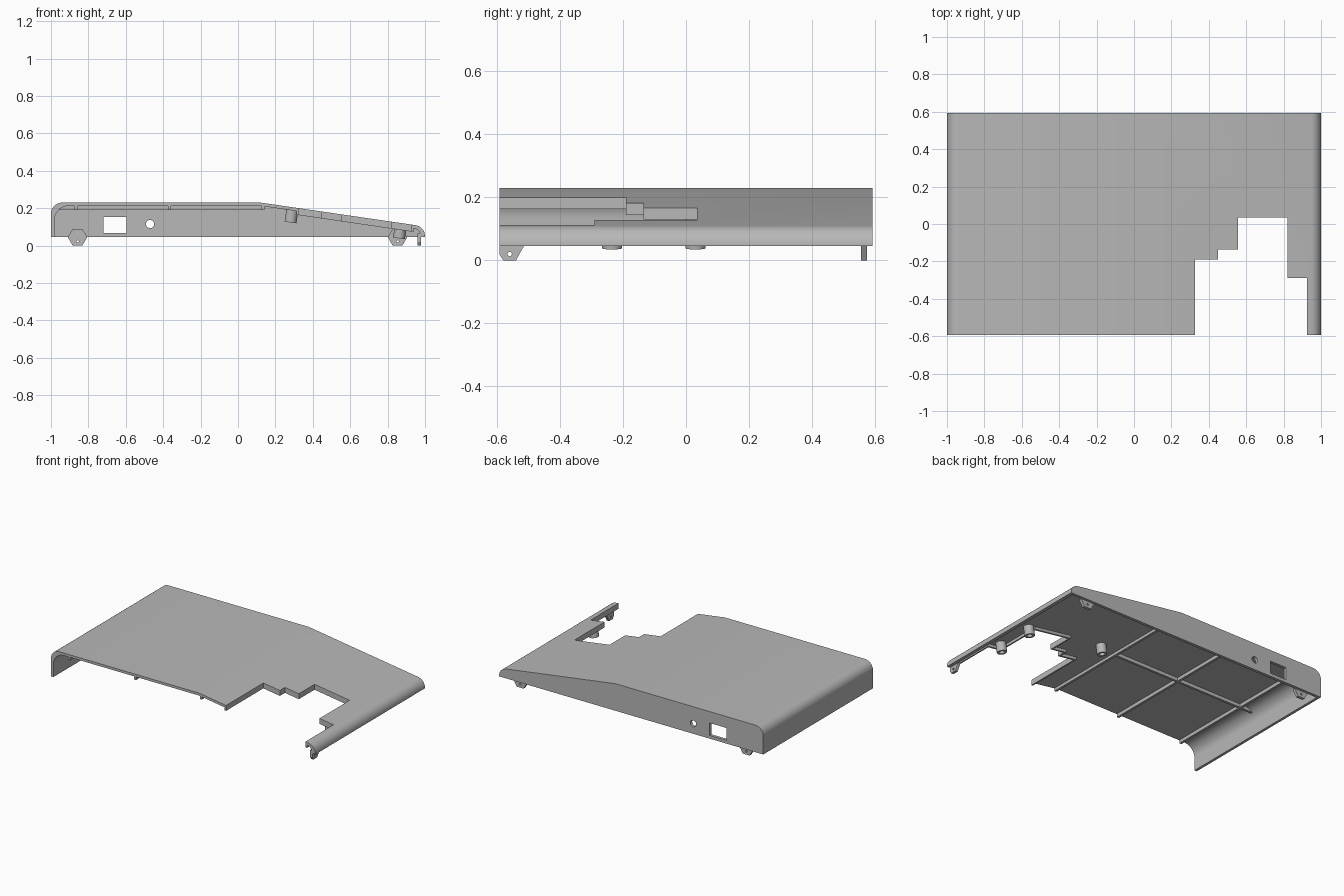
import bpy, bmesh
from math import sin, cos, radians, atan
from mathutils import Matrix, Vector

if "Cube" in bpy.data.objects:
    bpy.data.objects.remove(bpy.data.objects["Cube"])

Y = 0.593          # half depth
WALL = 0.02        # back wall thickness
SKIN = 0.017       # roof thickness
SLOPE = 0.1463     # fall of the sloping roof
BEND = 0.12        # where the roof starts to fall

grey = bpy.data.materials.new("warm grey plastic")
grey.use_nodes = True
grey.diffuse_color = (0.48, 0.48, 0.48, 1)
grey.node_tree.nodes["Principled BSDF"].inputs["Base Color"].default_value = grey.diffuse_color


def roof(x):
    return 0.23 - SLOPE * max(0, x - BEND)


def finish(name, bm):
    bmesh.ops.recalc_face_normals(bm, faces=bm.faces)
    mesh = bpy.data.meshes.new(name)
    bm.to_mesh(mesh)
    bm.free()
    mesh.materials.append(grey)
    ob = bpy.data.objects.new(name, mesh)
    bpy.context.collection.objects.link(ob)
    return ob


def prism(name, points, axis, a, b):
    """Extrude a 2D outline along an axis, from a to b."""
    place = {"x": lambda p, d: (d, p[0], p[1]),
             "y": lambda p, d: (p[0], d, p[1]),
             "z": lambda p, d: (p[0], p[1], d)}[axis]
    bm = bmesh.new()
    face = bm.faces.new([bm.verts.new(place(p, a)) for p in points])
    new = bmesh.ops.extrude_face_region(bm, geom=[face])["geom"]
    shift = Vector(place((0, 0), b - a))
    bmesh.ops.translate(bm, verts=[v for v in new if isinstance(v, bmesh.types.BMVert)], vec=shift)
    return finish(name, bm)


def arc(cx, cz, r, start, end, steps=12):
    angles = [radians(start + (end - start) * i / steps) for i in range(steps + 1)]
    return [(cx + r * cos(t), cz + r * sin(t)) for t in angles]


def select(ob):
    bpy.ops.object.select_all(action="DESELECT")
    ob.select_set(True)
    bpy.context.view_layer.objects.active = ob


def cut(ob, cutter):
    mod = ob.modifiers.new("cut", "BOOLEAN")
    mod.operation = "DIFFERENCE"
    mod.solver = "EXACT"
    mod.object = cutter
    select(ob)
    bpy.ops.object.modifier_apply(modifier=mod.name)
    bpy.data.objects.remove(cutter)


def smooth(ob):
    select(ob)
    bpy.ops.object.shade_smooth_by_angle(angle=radians(30))


# Roof and side walls, one profile run front to back
outer = [(-1, 0.045)] + arc(-0.94, 0.17, 0.06, 180, 90) + [(BEND, 0.23)] \
    + arc(0.94, 0.05, 0.06, 81.7, 0) + [(1, 0.045)]
inner = [(-0.982, 0.045)] + arc(-0.902, 0.133, 0.08, 180, 90) + [(BEND - 0.002, 0.213)] \
    + arc(0.935, 0.05, 0.042, 81.7, 0) + [(0.977, 0.045)]
shell = prism("shell", outer + inner[::-1], "y", -Y, Y - WALL)

# Stepped opening at the front
steps = [(0.325, -Y), (0.325, -0.19), (0.45, -0.19), (0.45, -0.135), (0.555, -0.135),
         (0.555, 0.035), (0.82, 0.035), (0.82, -0.29), (0.925, -0.29), (0.925, -Y)]
opening = [(0.325, -0.8)] + steps[1:-1] + [(0.925, -0.8)]
cut(shell, prism("opening_cutter", opening, "z", -0.2, 0.5))
smooth(shell)

# Back wall with a socket window and a round hole
wall = prism("back_wall", outer, "y", Y - WALL, Y)
window = [(-0.72, 0.067), (-0.595, 0.067), (-0.595, 0.152), (-0.72, 0.152)]
cut(wall, prism("window_cutter", window, "y", 0.5, 0.7))
cut(wall, prism("hole_cutter", arc(-0.47, 0.115, 0.022, 0, 345, 23), "y", 0.5, 0.7))
smooth(wall)

# Hanging rim around the opening, following the slope
RIM = 0.012
for (x0, y0), (x1, y1) in zip(steps, steps[1:]):
    if x0 == x1:
        side = -RIM if y1 > y0 else RIM
        xa, xb = sorted((x0, x0 + side))
        ya, yb = min(y0, y1), max(y0, y1) + RIM
    else:
        xa, xb, ya, yb = x0, x1, y0, y0 + RIM
    section = [(xa, roof(xa) - 0.037), (xb, roof(xb) - 0.037),
               (xb, roof(xb) - 0.008), (xa, roof(xa) - 0.008)]
    prism("opening_rim", section, "y", ya, yb)

# Stiffening ribs under the flat roof
for x in (-0.867, -0.367, 0.133):
    section = [(x - 0.008, 0.19), (x + 0.008, 0.19), (x + 0.008, 0.22), (x - 0.008, 0.22)]
    prism("long_rib", section, "y", -Y + 0.002, Y - WALL)
prism("cross_rib", [(-0.028, 0.19), (-0.012, 0.19), (-0.012, 0.22), (-0.028, 0.22)],
      "x", -0.962, 0.14)

# Hollow screw bosses, square to the slope
for x, y in ((0.29, 0.03), (0.87, 0.03), (0.87, -0.235)):
    bm = bmesh.new()
    ring = [(0.018, -0.065), (0.032, -0.065), (0.032, 0.004), (0.018, 0.004)]
    verts = [bm.verts.new((r, 0, z)) for r, z in ring]
    edges = [bm.edges.new((verts[i], verts[i - 1])) for i in range(4)]
    bmesh.ops.spin(bm, geom=verts + edges, cent=(0, 0, 0), axis=(0, 0, 1),
                   angle=radians(360), steps=24)
    bmesh.ops.remove_doubles(bm, verts=bm.verts, dist=0.0005)
    boss = finish("screw_boss", bm)
    boss.matrix_world = Matrix.Translation((x, y, roof(x) - SKIN)) @ Matrix.Rotation(atan(SLOPE), 4, "Y")
    smooth(boss)

# Hexagonal fixing tabs on the back wall
for x in (-0.858, 0.853):
    tab = prism("back_tab", arc(x, 0.045, 0.052, 0, 300, 5), "y", Y - WALL - 0.018, Y - WALL + 0.002)
    cut(tab, prism("tab_hole_cutter", arc(x, 0.022, 0.007, 0, 330, 11), "y", 0.5, 0.7))

# Fixing tab at the front of the left wall
tab = prism("front_tab", [(-Y, 0.065), (-0.515, 0.065), (-0.515, 0.045), (-0.54, 0),
                          (-0.58, 0), (-Y, 0.02)], "x", 0.96, 0.978)
cut(tab, prism("front_hole_cutter", arc(-0.56, 0.02, 0.007, 0, 330, 11), "x", 0.9, 1.1))
